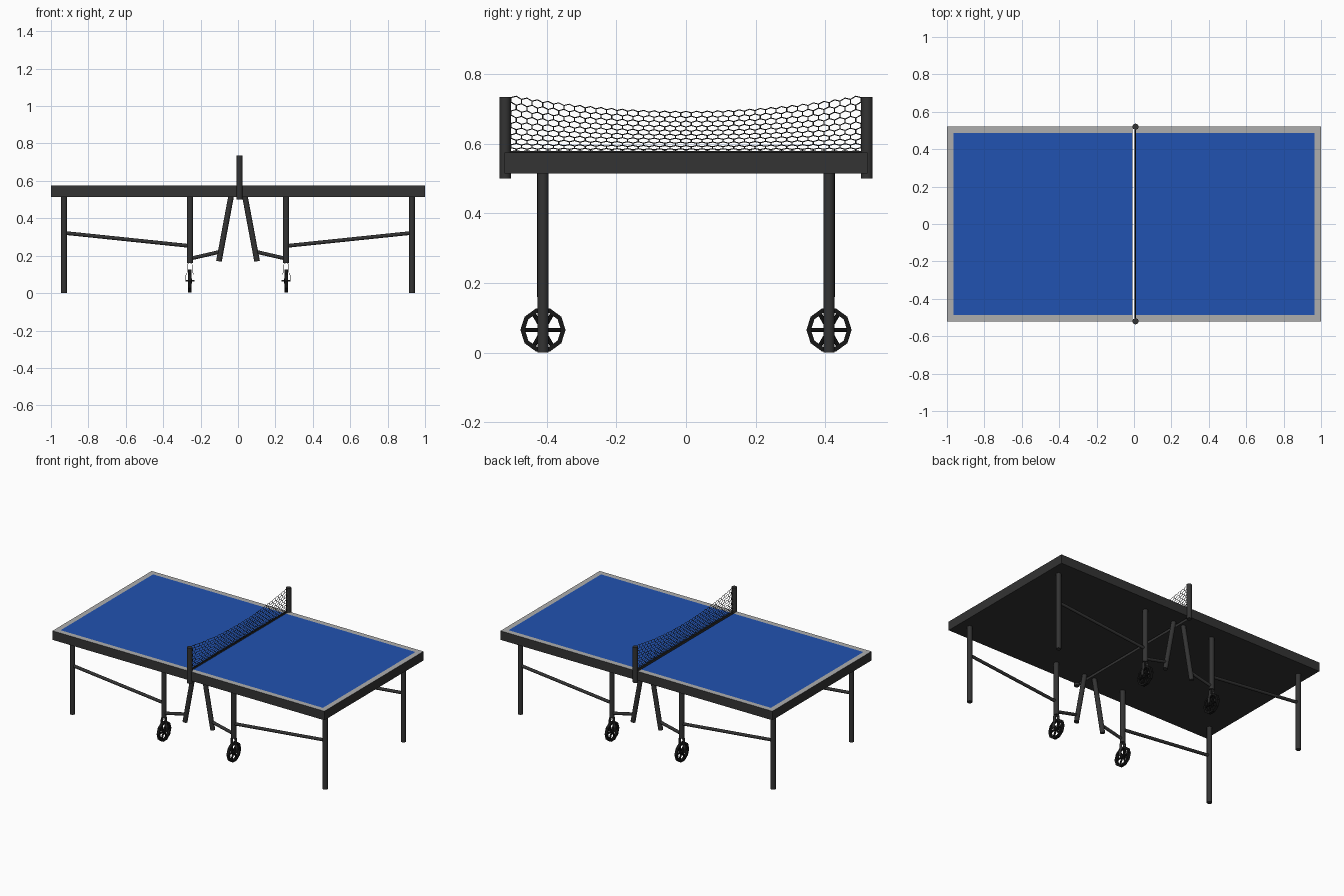
import bpy, bmesh, math
from mathutils import Vector

if "Cube" in bpy.data.objects:
    bpy.data.objects.remove(bpy.data.objects["Cube"])


def material(name, rgb):
    m = bpy.data.materials.new(name)
    m.diffuse_color = (*rgb, 1)
    m.use_nodes = True
    m.node_tree.nodes["Principled BSDF"].inputs["Base Color"].default_value = m.diffuse_color
    return m


DARK = material("dark_metal", (0.033, 0.033, 0.033))
BLACK = material("black_rubber", (0.008, 0.008, 0.008))
BLUE = material("blue_surface", (0.015, 0.085, 0.44))
EDGE = material("light_border", (0.42, 0.42, 0.42))


def finish(bm, name, mats, smooth=False):
    me = bpy.data.meshes.new(name)
    bmesh.ops.recalc_face_normals(bm, faces=bm.faces)
    bm.to_mesh(me)
    bm.free()
    ob = bpy.data.objects.new(name, me)
    bpy.context.collection.objects.link(ob)
    for m in mats:
        me.materials.append(m)
    if smooth:
        bpy.ops.object.select_all(action='DESELECT')
        ob.select_set(True)
        bpy.context.view_layer.objects.active = ob
        bpy.ops.object.shade_smooth_by_angle(angle=math.radians(40))
    return ob


def rod(name, a, b, r, sides=16, mat=DARK):
    a, b = Vector(a), Vector(b)
    bm = bmesh.new()
    bmesh.ops.create_cone(bm, cap_ends=True, segments=sides, radius1=r, radius2=r, depth=(b - a).length)
    rot = (b - a).to_track_quat('Z', 'Y').to_matrix().to_4x4()
    rot.translation = (a + b) / 2
    bm.transform(rot)
    return finish(bm, name, [mat], True)


# table halves: dark slab, blue playing face, light border on three sides
W, LOW, TOP, GAP, RIM = 0.521, 0.515, 0.575, 0.009, 0.035


def table_half(s):
    bm = bmesh.new()
    bmesh.ops.create_cube(bm, size=1)
    for v in bm.verts:
        v.co = (s * (1 if v.co.x > 0 else GAP), W * 2 * v.co.y, TOP if v.co.z > 0 else LOW)
    for co, no in (((s * (1 - RIM), 0, 0), (1, 0, 0)), ((0, W - RIM, 0), (0, 1, 0)), ((0, RIM - W, 0), (0, 1, 0))):
        bmesh.ops.bisect_plane(bm, geom=bm.verts[:] + bm.edges[:] + bm.faces[:], plane_co=co, plane_no=no)
    for f in bm.faces:
        c = f.calc_center_median()
        if c.z > TOP - 0.001:
            f.material_index = 1 if abs(c.x) < 1 - RIM and abs(c.y) < W - RIM else 2
    finish(bm, "table_half", [DARK, BLUE, EDGE])


# wheel: ten-sided tyre with six spokes
WR, WZ = 0.065, 0.065


def wheel(x, y):
    n = 10
    bm = bmesh.new()
    rings = []
    for i in range(n):
        t = 2 * math.pi * i / n
        rings.append([bm.verts.new((x + dx, y + r * math.cos(t), WZ + r * math.sin(t)))
                      for r, dx in ((0.052, -0.009), (WR, -0.009), (WR, 0.009), (0.052, 0.009))])
    for i in range(n):
        p, q = rings[i], rings[(i + 1) % n]
        for j in range(4):
            k = (j + 1) % 4
            bm.faces.new((p[j], p[k], q[k], q[j]))
    finish(bm, "wheel_tyre", [BLACK])
    for i in range(3):
        t = math.pi * i / 3
        d = Vector((0, math.cos(t), math.sin(t))) * 0.055
        c = Vector((x, y, WZ))
        rod("wheel_spokes", c - d, c + d, 0.006, 8, BLACK)
    rod("wheel_hub", (x - 0.011, y, WZ), (x + 0.011, y, WZ), 0.013, 12, BLACK)


# fork: two thin plates bending down from the leg to the axle
def fork(x, y):
    for s in (-1, 1):
        bm = bmesh.new()
        rows = [[bm.verts.new((x + s * dx, y + e * 0.012, z)) for e in (-1, 1)]
                for dx, z in ((0.004, 0.162), (0.015, 0.155), (0.016, 0.11), (0.023, 0.095), (0.023, 0.065))]
        for p, q in zip(rows, rows[1:]):
            bm.faces.new((p[0], p[1], q[1], q[0]))
        ob = finish(bm, "caster_fork", [DARK])
        mod = ob.modifiers.new("thickness", 'SOLIDIFY')
        mod.thickness = 0.002
    rod("caster_axle", (x - 0.024, y, WZ), (x + 0.024, y, WZ), 0.004, 8)


# undercarriage, repeated in the four quarters
for sx in (-1, 1):
    table_half(sx)
    for sy in (-1, 1):
        y = 0.411 * sy

        def p(x, z):
            return (sx * x, y, z)

        rod("outer_leg", p(0.93, 0), p(0.93, LOW), 0.016)
        rod("inner_leg", p(0.257, 0.16), p(0.257, LOW), 0.0165)
        rod("tilted_leg", p(0.102, 0.17), p(0.037, LOW + 0.003), 0.015)
        rod("long_brace", p(0.93, 0.322), p(0.257, 0.252), 0.010, 12)
        rod("short_brace", p(0.257, 0.184), p(0.10, 0.22), 0.010, 12)
        fork(sx * 0.257, y)
        wheel(sx * 0.257, y)

# net posts
NX, NY = 0.008, 0.503
for sy in (-1, 1):
    rod("net_post", (NX, sy * 0.52, 0.50), (NX, sy * 0.52, 0.735), 0.0165)

# net: honeycomb of thin cords sagging to the middle
COLS, ROWS = 33, 10
cu = bpy.data.curves.new("net", 'CURVE')
cu.dimensions = '3D'
cu.bevel_depth = 0.0016
cu.bevel_resolution = 0


def net_point(i, v):
    y = -NY + 2 * NY * i / (2 * COLS)
    height = 0.113 + 0.045 * (y / NY) ** 2
    return (NX, y, TOP + 0.003 + height * max(v, 0) ** 1.25)


def cord(points):
    sp = cu.splines.new('POLY')
    sp.points.add(len(points) - 1)
    for q, c in zip(sp.points, points):
        q.co = (*c, 1)


def level(i, r):
    return (r + (0.17 if (i + r) % 2 else -0.17)) / ROWS


for r in range(ROWS + 1):
    cord([net_point(i, level(i, r)) for i in range(2 * COLS + 1)])
    if r < ROWS:
        for i in range(2 * COLS + 1):
            if (i + r) % 2:
                cord([net_point(i, level(i, r)), net_point(i, level(i, r + 1))])
net = bpy.data.objects.new("net", cu)
cu.materials.append(DARK)
bpy.context.collection.objects.link(net)
rod("net_bottom_cord", (NX, -NY, TOP + 0.001), (NX, NY, TOP + 0.001), 0.004, 8)
